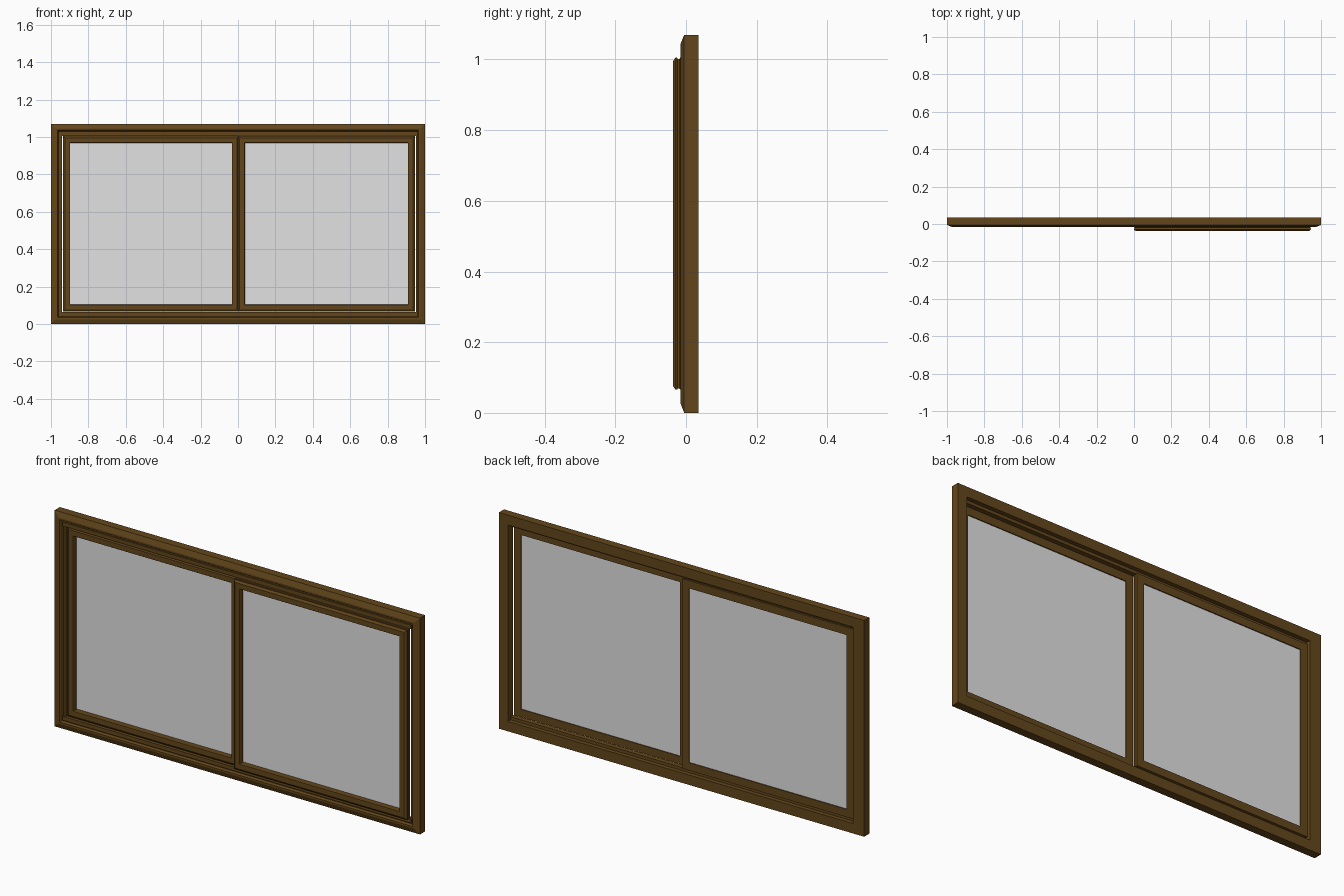
import bpy
import bmesh

cube = bpy.data.objects.get("Cube")
if cube:
    bpy.data.objects.remove(cube)


def make_material(name, color, alpha=1.0, roughness=0.6):
    mat = bpy.data.materials.new(name)
    mat.use_nodes = True
    mat.diffuse_color = (*color, alpha)
    shader = next(n for n in mat.node_tree.nodes if n.type == 'BSDF_PRINCIPLED')
    shader.inputs["Base Color"].default_value = (*color, 1)
    shader.inputs["Alpha"].default_value = alpha
    shader.inputs["Roughness"].default_value = roughness
    return mat


brown = make_material("brown wood", (0.127, 0.062, 0.0105))
glass = make_material("clear pale glass", (0.76, 0.76, 0.76), alpha=0.5, roughness=0.2)


def finish(name, bm, mat):
    bmesh.ops.recalc_face_normals(bm, faces=bm.faces)
    mesh = bpy.data.meshes.new(name)
    bm.to_mesh(mesh)
    bm.free()
    mesh.materials.append(mat)
    obj = bpy.data.objects.new(name, mesh)
    bpy.context.collection.objects.link(obj)


def mitred_frame(name, x0, x1, z0, z1, profile):
    """Sweep a closed (inset, y) section around a rectangle with mitred corners."""
    bm = bmesh.new()
    rings = []
    for inset, y in profile:
        a, b, c, d = x0 + inset, x1 - inset, z0 + inset, z1 - inset
        rings.append([bm.verts.new((x, y, z))
                      for x, z in ((a, c), (b, c), (b, d), (a, d))])
    for r, ring in enumerate(rings):
        after = rings[(r + 1) % len(rings)]
        for i in range(4):
            j = (i + 1) % 4
            bm.faces.new((ring[i], ring[j], after[j], after[i]))
    finish(name, bm, brown)


def block(name, low, high):
    bm = bmesh.new()
    bmesh.ops.create_cube(bm, size=1)
    for v in bm.verts:
        for k in range(3):
            v.co[k] = high[k] if v.co[k] > 0 else low[k]
    finish(name, bm, brown)


def pane(name, x0, x1, z0, z1, y):
    bm = bmesh.new()
    bm.faces.new([bm.verts.new((x, y, z))
                  for x, z in ((x0, z0), (x1, z0), (x1, z1), (x0, z1))])
    finish(name, bm, glass)


# Fixed outer frame: chamfered front, sloped inner lip and flat back
frame_section = [(0, 0.035), (0, -0.005), (0.025, -0.015), (0.034, -0.015),
                 (0.040, -0.005), (0.049, -0.005), (0.049, 0.035)]
mitred_frame("outer_frame", -1, 1, 0, 1.07, frame_section)

# Sliding tracks above and below, and the stop beside the rear sash
block("sill_track", (-0.955, -0.010, 0.045), (0.955, 0.014, 0.064))
block("head_track", (-0.955, -0.010, 1.006), (0.955, 0.014, 1.025))
block("side_stop", (-0.955, -0.003, 0.045), (-0.940, 0.035, 1.025))

# Sliding sashes: grooved outer edge, chamfered corner, flat face
sash_section = [(0, 0.030), (0, 0.020), (0.003, 0.019), (0.003, 0.013),
                (0, 0.012), (0, 0.007), (0.010, 0), (0.036, 0),
                (0.038, 0.003), (0.038, 0.030)]
for side, x0, x1, front in (("right", -0.935, 0.005, -0.005),
                            ("left", -0.001, 0.946, -0.037)):
    section = [(inset, front + depth) for inset, depth in sash_section]
    mitred_frame(side + "_sash", x0, x1, 0.066, 1.005, section)
    pane(side + "_glass", x0 + 0.037, x1 - 0.037, 0.103, 0.968, front + 0.025)
